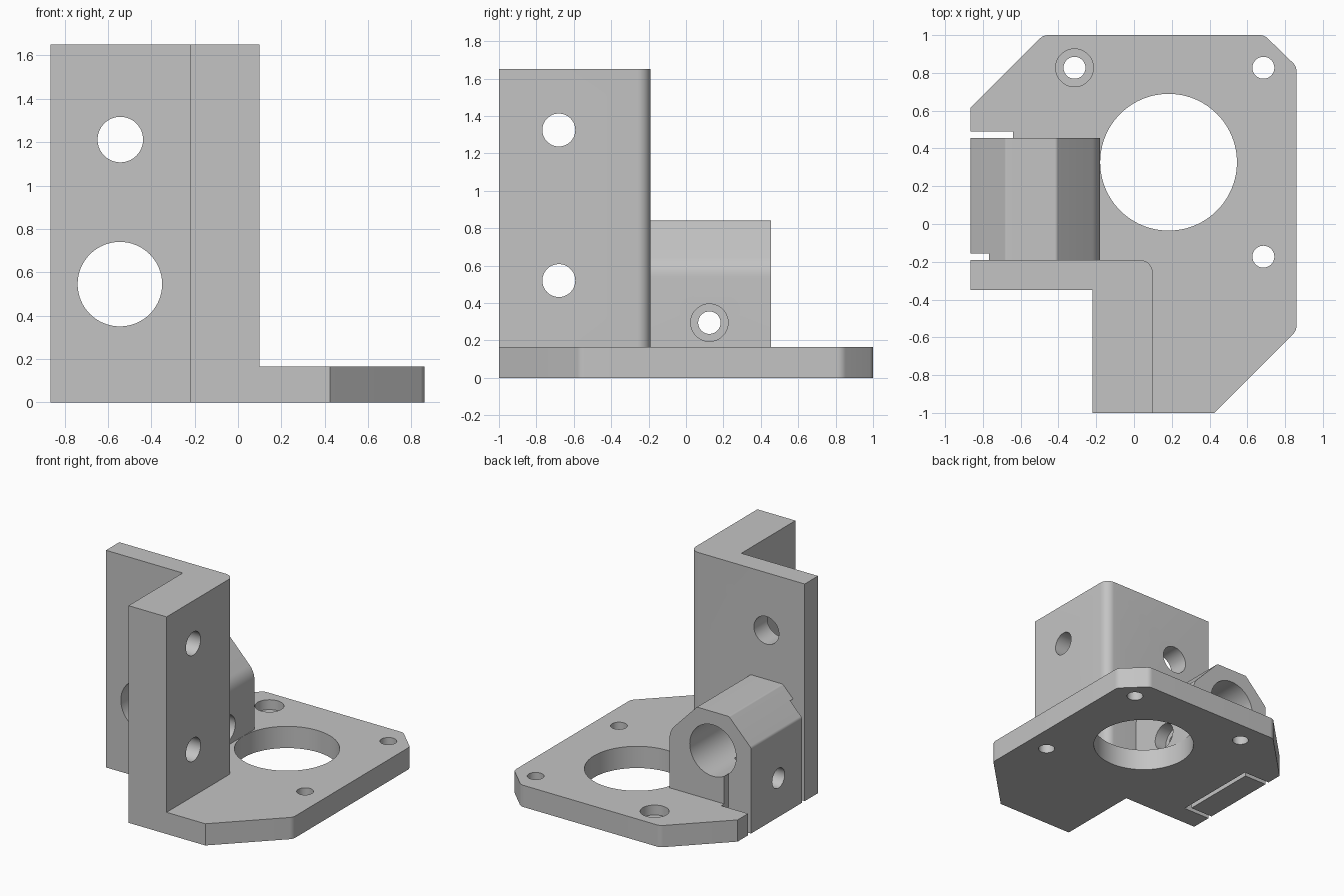
import bpy, bmesh, math
from mathutils import Vector

if "Cube" in bpy.data.objects:
    bpy.data.objects.remove(bpy.data.objects["Cube"])

grey = bpy.data.materials.new("plain grey")
grey.diffuse_color = (0.55, 0.55, 0.55, 1)
grey.use_nodes = True
grey.node_tree.nodes["Principled BSDF"].inputs["Base Color"].default_value = grey.diffuse_color


def rounded(points, steps=8):
    """Closed 2D outline; a third value on a point is its corner radius."""
    out = []
    for i, p in enumerate(points):
        c = Vector(p[:2])
        if len(p) < 3:
            out.append(c)
            continue
        a = (Vector(points[i - 1][:2]) - c).normalized()
        b = (Vector(points[(i + 1) % len(points)][:2]) - c).normalized()
        half = a.angle(b) / 2
        r = p[2]
        mid = c + (a + b).normalized() * r / math.sin(half)
        start = c + a * r / math.tan(half) - mid
        end = c + b * r / math.tan(half) - mid
        turn = end.angle_signed(start)
        for k in range(steps + 1):
            t = turn * k / steps
            out.append(mid + Vector((start.x * math.cos(t) - start.y * math.sin(t),
                                     start.x * math.sin(t) + start.y * math.cos(t))))
    return out


def prism(name, points, axis, lo, hi):
    """Extrude an outline along an axis: z uses (x,y), y uses (x,z), x uses (y,z)."""
    place = {"z": lambda u, v, w: (u, v, w),
             "y": lambda u, v, w: (u, w, v),
             "x": lambda u, v, w: (w, u, v)}[axis]
    bm = bmesh.new()
    face = bm.faces.new([bm.verts.new(place(p[0], p[1], lo)) for p in points])
    top = bmesh.ops.extrude_face_region(bm, geom=[face])["geom"]
    bmesh.ops.translate(bm, vec=place(0, 0, hi - lo),
                        verts=[g for g in top if isinstance(g, bmesh.types.BMVert)])
    bmesh.ops.recalc_face_normals(bm, faces=bm.faces)
    mesh = bpy.data.meshes.new(name)
    bm.to_mesh(mesh)
    bm.free()
    mesh.materials.append(grey)
    ob = bpy.data.objects.new(name, mesh)
    bpy.context.collection.objects.link(ob)
    return ob


def combine(target, other, operation):
    mod = target.modifiers.new("bool", 'BOOLEAN')
    mod.operation, mod.solver, mod.object = operation, 'EXACT', other
    bpy.context.view_layer.objects.active = target
    bpy.ops.object.modifier_apply(modifier=mod.name)
    bpy.data.objects.remove(other)


def drill(target, axis, u, v, r, lo, hi, n=64):
    ring = [(u + r * math.cos(2 * math.pi * i / n), v + r * math.sin(2 * math.pi * i / n))
            for i in range(n)]
    combine(target, prism("drill", ring, axis, lo, hi), 'DIFFERENCE')


def cut_box(target, x0, x1, y0, y1, z0, z1):
    box = prism("slot", [(x0, y0), (x1, y0), (x1, y1), (x0, y1)], "z", z0, z1)
    combine(target, box, 'DIFFERENCE')


# Base plate with clipped corners
bracket = prism("motor_bracket", rounded([
    (-0.22, -1), (0.425, -1), (0.86, -0.565, 0.06), (0.86, 0.835, 0.06),
    (0.69, 1, 0.06), (-0.48, 1, 0.06), (-0.865, 0.615), (-0.865, -0.35),
    (-0.22, -0.35)]), "z", 0, 0.165)

# Corner-shaped upright wall
upright = prism("upright_wall", rounded([
    (-0.865, -0.35), (-0.22, -0.35), (-0.22, -1), (0.10, -1),
    (0.10, -0.19, 0.07), (-0.865, -0.19)]), "z", 0, 1.65)
combine(bracket, upright, 'UNION')

# Rod clamp block with sloped shoulders
clamp = prism("rod_clamp", rounded([
    (-0.865, 0), (-0.18, 0), (-0.18, 0.60, 0.15), (-0.41, 0.84, 0.02),
    (-0.68, 0.84, 0.02), (-0.865, 0.65, 0.03)]), "y", -0.25, 0.455)
combine(bracket, clamp, 'UNION')

# Motor opening and plate screw holes, one of them counterbored
drill(bracket, "z", 0.183, 0.327, 0.362, -0.1, 0.165 + 0.0005, 96)
for x, y in ((-0.315, 0.827), (0.685, 0.827), (0.685, -0.173)):
    drill(bracket, "z", x, y, 0.058, -0.1, 0.3)
drill(bracket, "z", -0.315, 0.827, 0.1, 0.09, 0.3)

# Wall holes: rod bore and upper hole facing front, two holes facing right
drill(bracket, "y", -0.545, 0.545, 0.195, -0.5, 0.6)
drill(bracket, "y", -0.543, 1.212, 0.105, -0.5, 0.0)
for z in (0.52, 1.325):
    drill(bracket, "x", -0.68, z, 0.088, -0.4, 0.2)

# Clamp slits that free the outer flap
cut_box(bracket, -0.675, -0.64, -0.19, 0.49, -0.1, 0.5)
cut_box(bracket, -1, -0.64, 0.455, 0.49, -0.1, 0.3)
cut_box(bracket, -1, -0.64, -0.19, -0.155, -0.1, 0.75)

# Clamp screw hole with a counterbore on the right
drill(bracket, "x", 0.125, 0.295, 0.06, -1, -0.1)
drill(bracket, "x", 0.125, 0.295, 0.075, -1, -0.66)
drill(bracket, "x", 0.125, 0.295, 0.1, -0.28, -0.1)

bpy.ops.object.select_all(action='DESELECT')
bracket.select_set(True)
bpy.context.view_layer.objects.active = bracket
bpy.ops.object.shade_smooth_by_angle(angle=math.radians(30))
